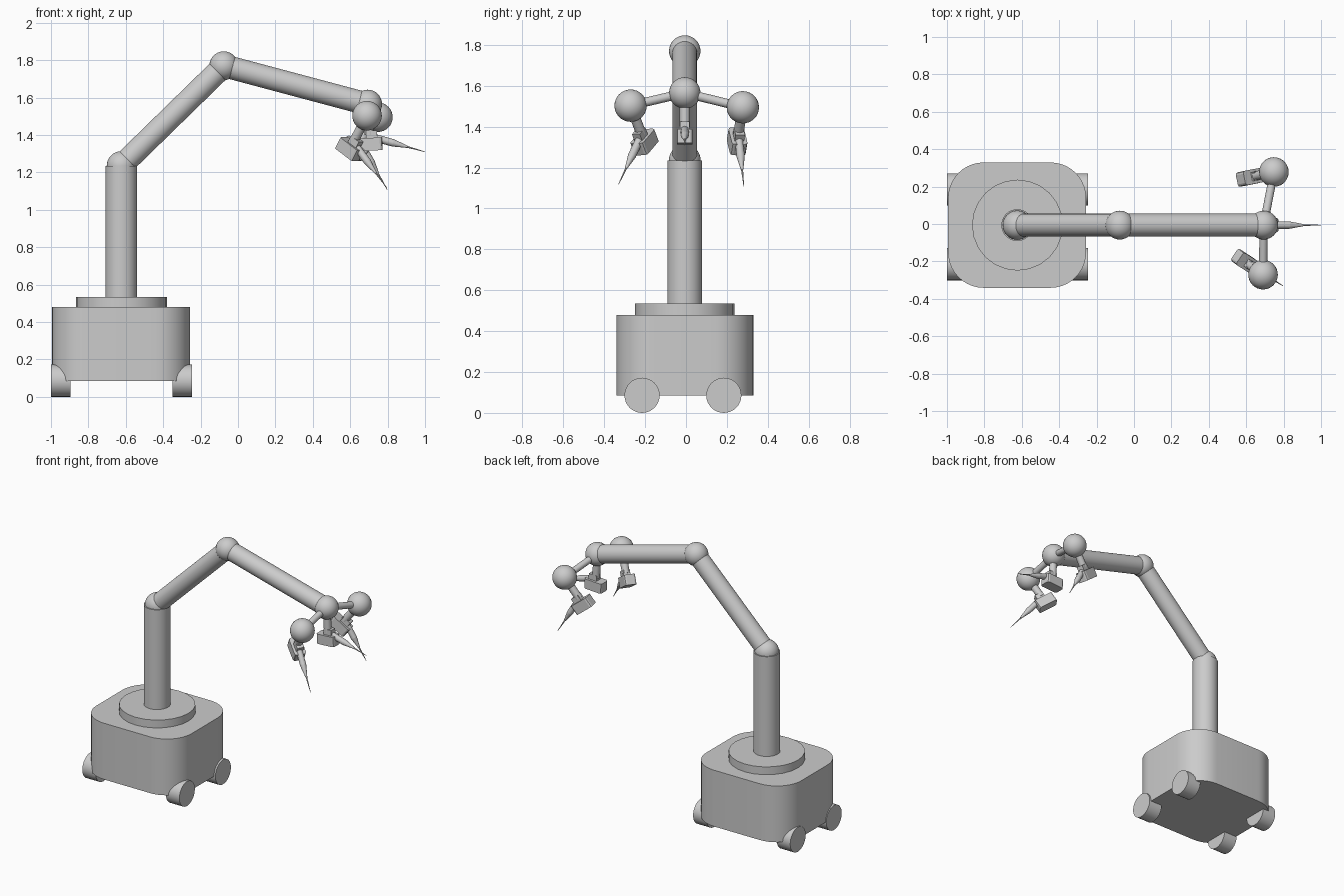
import bpy, bmesh, math
from mathutils import Vector, Matrix

if "Cube" in bpy.data.objects:
    bpy.data.objects.remove(bpy.data.objects["Cube"])

Y0 = -0.006  # centre plane of the robot


def finish(name, bm, smooth=True):
    me = bpy.data.meshes.new(name)
    bmesh.ops.recalc_face_normals(bm, faces=bm.faces)
    bm.to_mesh(me)
    bm.free()
    ob = bpy.data.objects.new(name, me)
    bpy.context.collection.objects.link(ob)
    if smooth:
        bpy.ops.object.select_all(action='DESELECT')
        ob.select_set(True)
        bpy.context.view_layer.objects.active = ob
        bpy.ops.object.shade_smooth_by_angle(angle=math.radians(35))
    return ob


def rod(name, a, b, r1, r2=None, sides=32):
    """Cylinder or cone running from point a to point b."""
    a, b = Vector(a), Vector(b)
    rot = (b - a).to_track_quat('Z', 'Y').to_matrix().to_4x4()
    bm = bmesh.new()
    bmesh.ops.create_cone(bm, cap_ends=True, segments=sides, radius1=r1,
                          radius2=r1 if r2 is None else r2, depth=(b - a).length,
                          matrix=Matrix.Translation((a + b) / 2) @ rot)
    return finish(name, bm)


def ball(name, c, r):
    bm = bmesh.new()
    bmesh.ops.create_uvsphere(bm, u_segments=32, v_segments=16, radius=r,
                              matrix=Matrix.Translation(c))
    return finish(name, bm)


def block(name, frame, centre, size, bevel=0.0):
    bm = bmesh.new()
    bmesh.ops.create_cube(bm, size=1.0)
    bmesh.ops.scale(bm, vec=size, verts=bm.verts)
    if bevel:  # cut the four upright edges
        edges = [e for e in bm.edges if abs(e.verts[0].co.z - e.verts[1].co.z) > 1e-4]
        bmesh.ops.bevel(bm, geom=edges, offset=bevel, segments=2, profile=0.5, affect='EDGES')
    bmesh.ops.transform(bm, matrix=frame @ Matrix.Translation(centre), verts=bm.verts)
    return finish(name, bm, False)


# Base body: rounded rectangle pulled upward
bm = bmesh.new()
hx, hy, rad, n = 0.369, 0.335, 0.19, 10
ring = []
for k, (sx, sy) in enumerate([(1, 1), (-1, 1), (-1, -1), (1, -1)]):
    for i in range(n + 1):
        t = math.radians(90) * (k + i / n)
        ring.append(bm.verts.new((-0.625 + sx * (hx - rad) + rad * math.cos(t),
                                  Y0 + sy * (hy - rad) + rad * math.sin(t), 0.085)))
face = bm.faces.new(ring)
top = bmesh.ops.extrude_face_region(bm, geom=[face])['geom']
bmesh.ops.translate(bm, vec=(0, 0, 0.395), verts=[v for v in top if isinstance(v, bmesh.types.BMVert)])
finish("base_body", bm)

# Wheels, axles along x
for x in (-0.947, -0.297):
    for y in (-0.215, 0.185):
        rod("wheel", (x - 0.052, y, 0.086), (x + 0.052, y, 0.086), 0.086)

# Turntable and column
shoulder = Vector((-0.624, Y0, 1.235))
elbow = Vector((-0.076, Y0, 1.77))
wrist = Vector((0.693, Y0, 1.565))
rod("turntable", (-0.623, Y0, 0.47), (-0.623, Y0, 0.535), 0.243, sides=24)
rod("column", (-0.624, Y0, 0.53), shoulder, 0.085)

# Arm links and joints
ball("shoulder_joint", shoulder, 0.078)
rod("upper_arm", shoulder, elbow, 0.061)
ball("elbow_joint", elbow, 0.077)
rod("forearm", elbow, wrist, 0.061)
ball("wrist_joint", wrist, 0.077)

# Side joints and struts
near = Vector((0.69, -0.271, 1.503))
far = Vector((0.748, 0.278, 1.495))
for label, c in (("near", near), ("far", far)):
    ball(label + "_tool_joint", c, 0.079)
    rod(label + "_strut", wrist, c, 0.022, sides=20)


def tool(label, joint, centre, tip):
    """Stem, mount, housing and pointed pen hanging under a joint."""
    centre, tip = Vector(centre), Vector(tip)
    z = (joint - centre).normalized()
    x = tip - centre
    x = (x - z * x.dot(z)).normalized()
    y = z.cross(x)
    f = Matrix((x, y, z)).transposed().to_4x4()
    f.translation = centre
    rod(label + "_stem", joint, f @ Vector((0, 0, 0.05)), 0.025, sides=20)
    block(label + "_housing", f, (0, 0, 0), (0.134, 0.078, 0.068), 0.014)
    block(label + "_mount", f, (0.012, 0, 0.05), (0.06, 0.046, 0.045))
    start = f @ Vector((0.03, 0, 0.033))
    p1, p2 = start.lerp(tip, 0.36), start.lerp(tip, 0.64)
    rod(label + "_pen_body", start, p1, 0.02, sides=20)
    rod(label + "_pen_cone", p1, p2, 0.02, 0.006, sides=20)
    rod(label + "_needle", p2, tip, 0.005, 0.0015, sides=10)


tool("middle", wrist, (0.705, Y0, 1.35), (1.0, Y0, 1.31))
tool("near", near, (0.598, -0.203, 1.325), (0.795, -0.33, 1.118))
tool("far", far, (0.622, 0.25, 1.328), (0.798, 0.283, 1.108))
